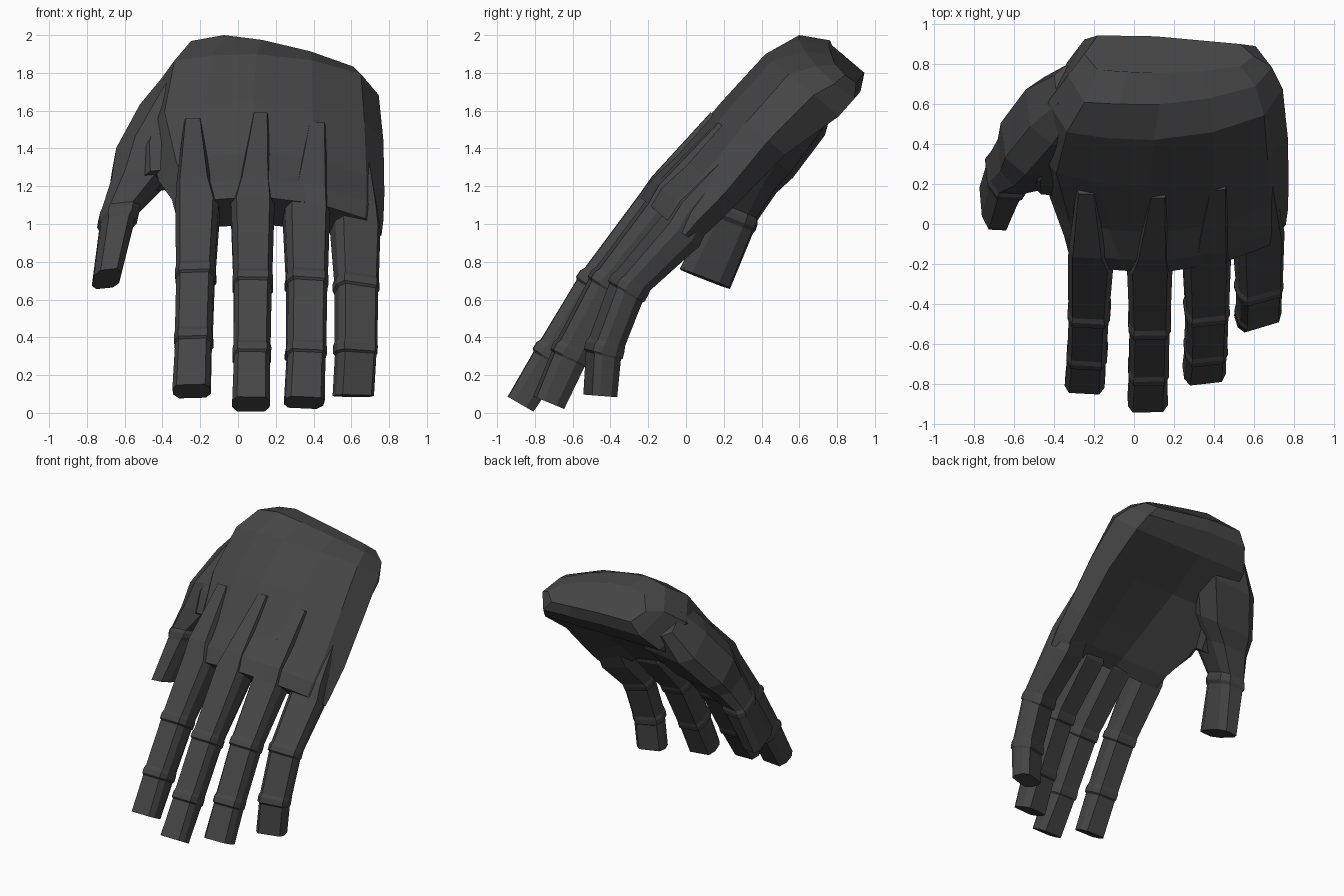
import bpy, bmesh
from math import sin, cos
from mathutils import Vector

if "Cube" in bpy.data.objects:
    bpy.data.objects.remove(bpy.data.objects["Cube"])

mat = bpy.data.materials.new("dark_grey")
mat.diffuse_color = (0.06, 0.06, 0.06, 1)
mat.use_nodes = True
mat.node_tree.nodes["Principled BSDF"].inputs["Base Color"].default_value = mat.diffuse_color


def loft(name, rings):
    """Skin a list of equal-length point rings into a closed flat-shaded solid."""
    bm = bmesh.new()
    vs = [[bm.verts.new(p) for p in r] for r in rings]
    n = len(vs[0])
    for a, b in zip(vs, vs[1:]):
        for i in range(n):
            j = (i + 1) % n
            bm.faces.new((a[i], a[j], b[j], b[i]))
    bm.faces.new(vs[0])
    bm.faces.new(vs[-1])
    bmesh.ops.recalc_face_normals(bm, faces=bm.faces)
    me = bpy.data.meshes.new(name)
    bm.to_mesh(me)
    bm.free()
    me.materials.append(mat)
    ob = bpy.data.objects.new(name, me)
    bpy.context.collection.objects.link(ob)
    return ob


# Palm: arched back, cupped underside, lofted from wrist cap to knuckles
BACK = Vector((0, -0.762, 0.647))


def palm_ring(xl, xr, y, z, t, drop_l, drop_r, cup, peak=.42):
    def drop(f):
        return drop_l * ((peak - f) / peak) ** 2 if f < peak else drop_r * ((f - peak) / (1 - peak)) ** 2

    def slide(f):
        # wrist cap rings also slope down away from their peak
        return Vector((0, -.647, -.762)) * ((.42 - peak) * abs(f - peak) * .6)

    def pt(f, depth):
        return Vector((xl + (xr - xl) * f, y, z)) - BACK * depth + slide(f)

    ring = [pt(0, drop_l + .4 * (t + cup * drop_l - drop_l))]
    ring += [pt(f, drop(f)) for f in (.08, .25, .45, .7, .92)]
    ring += [pt(1, drop_r + .4 * (t + cup * drop_r - drop_r))]
    ring += [pt(f, t + cup * drop(f)) for f in (.92, .7, .42, .08)]
    return ring


loft("palm", [palm_ring(*s) for s in (
    # x left, x right, back y, back z, thickness, left drop, right drop, cup, peak
    (-.25, .60, .765, 1.975, .25, .06, .13, 0, .22),
    (-.33, .69, .60, 2.0, .44, .06, .22, 0, .25),
    (-.43, .745, .42, 1.90, .51, .08, .22, 0),
    (-.49, .77, .19, 1.65, .37, .13, .23, .4),
    (-.42, .775, -.045, 1.375, .28, .13, .24, .75),
    (-.35, .77, -.185, 1.235, .27, .06, .24, .8),
    (-.33, .76, -.24, 1.14, .22, .05, .23, .9))])


# Fingers: path along the back of the finger, with raised joint bands
SECTION = ((-.38, 0), (.38, 0), (.5, .25), (.5, .7), (.36, 1), (-.36, 1), (-.5, .7), (-.5, .25))


def finger(name, path, widths, thick, twist):
    pts = [Vector(p) for p in path]
    rings = []

    def add(p, d, w, t):
        n = Vector((0, d.z, -d.y)).normalized()
        u = Vector((cos(twist), 0, 0)) - n * sin(twist)
        m = n * cos(twist) + Vector((sin(twist), 0, 0))
        rings.append([p + u * (a * w) - m * (b * t) for a, b in SECTION])

    last = len(pts) - 1
    for i, p in enumerate(pts):
        d = (pts[min(i + 1, last)] - pts[max(i - 1, 0)]).normalized()
        w, t = widths[i], thick[i]
        if i in (last - 2, last - 1):
            n = Vector((0, d.z, -d.y)).normalized()
            add(p - d * .045, d, w * .98, t)
            add(p - d * .02 + n * .012, d, w * 1.02, t + .016)
            add(p + d * .02 + n * .012, d, w * 1.02, t + .016)
            add(p + d * .03, d, w * .95, t * .98)
        else:
            add(p, d, w, t)
    loft(name, rings)


# Each path: tendon start, knuckle top, knuckle, middle joint, end joint, tip
finger("index_finger", [(-.24, .15, 1.56), (-.235, -.17, 1.25), (-.22, -.235, 1.14), (-.23, -.50, .77),
                        (-.24, -.71, .42), (-.25, -.85, .15)],
       (.1, .19, .23, .21, .20, .20), (.15, .22, .24, .19, .18, .155), -.06)
finger("middle_finger", [(.12, .13, 1.59), (.09, -.18, 1.25), (.08, -.25, 1.15), (.08, -.56, .73),
                         (.075, -.79, .35), (.07, -.943, .085)],
       (.09, .18, .23, .21, .20, .20), (.15, .22, .25, .19, .18, .155), .02)
finger("ring_finger", [(.42, .17, 1.54), (.39, -.15, 1.21), (.375, -.21, 1.11), (.375, -.49, .73),
                       (.37, -.69, .35), (.36, -.80, .085)],
       (.1, .19, .24, .22, .21, .21), (.15, .22, .24, .19, .18, .16), .12)
finger("little_finger", [(.63, .26, 1.43), (.645, -.04, 1.13), (.65, -.11, 1.02), (.65, -.37, .70),
                         (.645, -.50, .35), (.63, -.52, .095)],
       (.14, .23, .25, .23, .22, .21), (.15, .2, .21, .165, .155, .14), .3)


# Thumb: bevelled cross-sections from the wrist through the ball to the tip
def thumb_ring(x, y, z, w, t, lean):
    # long axis runs front to back, dropping towards the palm side
    v = Vector((-.08, .93, -.36)) if lean else Vector((-.1, .8, -.55))
    return [Vector((x, y, z)) + Vector((1, -.05, .1)) * (a * w) + v * (b * t)
            for a, b in ((-.3, -.5), (.3, -.5), (.5, -.25), (.5, .3), (.3, .5), (-.3, .5), (-.5, .3), (-.5, -.25))]


loft("thumb", [thumb_ring(*s) for s in (
    (-.24, .66, 1.77, .30, .32, 0),
    (-.28, .56, 1.60, .50, .42, 0),
    (-.425, .40, 1.37, .46, .40, 0),
    (-.52, .33, 1.23, .31, .31, 1),
    (-.625, .265, 1.07, .20, .24, 1),
    (-.63, .255, 1.05, .21, .26, 1),
    (-.635, .245, 1.02, .21, .26, 1),
    (-.64, .235, 1.00, .18, .25, 1),
    (-.695, .10, .71, .145, .28, 1))])

# Web between thumb and index finger
loft("thumb_web", [thumb_ring(*s) for s in (
    (-.36, .47, 1.55, .24, .30, 0),
    (-.40, .32, 1.36, .28, .28, 0),
    (-.42, .225, 1.23, .18, .20, 0))])
